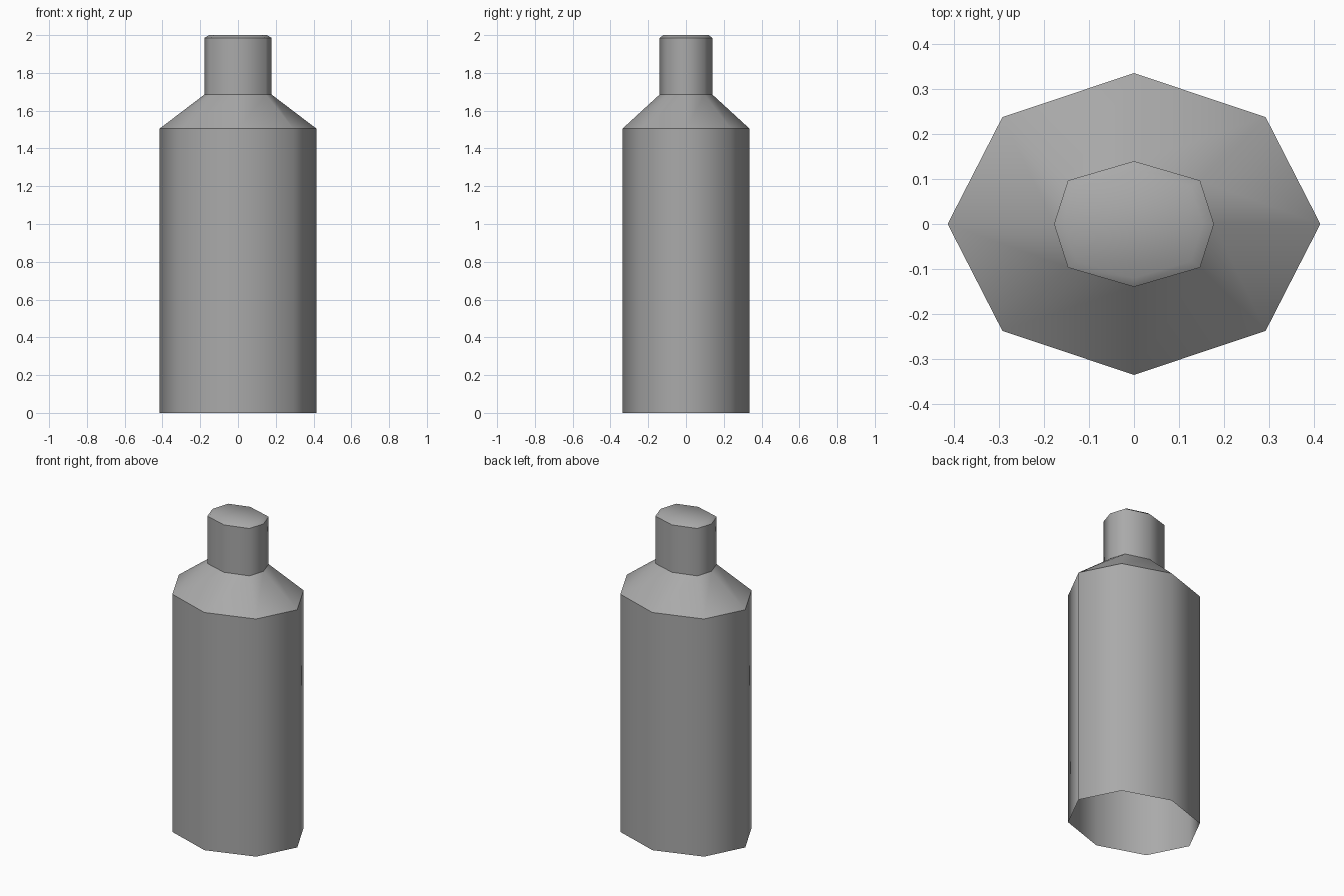
import bpy, bmesh

cube = bpy.data.objects.get("Cube")
if cube:
    bpy.data.objects.remove(cube, do_unlink=True)

# Single grey material
grey = bpy.data.materials.new("plain_grey")
grey.use_nodes = True
grey.diffuse_color = (0.4, 0.4, 0.4, 1)
grey.node_tree.nodes["Principled BSDF"].inputs["Base Color"].default_value = grey.diffuse_color


def octagon(bm, rx, ry, dx, dy, z):
    """Eight-sided ring: tips at rx and ry, corners at (dx, dy)."""
    outline = [(rx, 0), (dx, dy), (0, ry), (-dx, dy),
               (-rx, 0), (-dx, -dy), (0, -ry), (dx, -dy)]
    return [bm.verts.new((x, y, z)) for x, y in outline]


def skin(bm, lower, upper):
    for i in range(len(lower)):
        j = (i + 1) % len(lower)
        bm.faces.new((lower[i], lower[j], upper[j], upper[i]))


bm = bmesh.new()
body = (0.415, 0.336, 0.293, 0.238)
neck = (0.178, 0.14, 0.147, 0.097)
lid = [size * 0.86 for size in neck]

# Rings from the open base up to the slightly bevelled lid
rings = [octagon(bm, *size, z) for size, z in
         ((body, 0), (body, 1.505), (neck, 1.685), (neck, 1.985), (lid, 2))]
for lower, upper in zip(rings, rings[1:]):
    skin(bm, lower, upper)
bm.faces.new(rings[-1])

# Round shading around the sides, crisp shoulder, neck and rim lines
for face in bm.faces:
    face.smooth = True
for ring in rings[1:4]:
    for a, b in zip(ring, ring[1:] + ring[:1]):
        bm.edges.get((a, b)).smooth = False

mesh = bpy.data.meshes.new("bottle")
bm.to_mesh(mesh)
bm.free()
mesh.materials.append(grey)
bottle = bpy.data.objects.new("bottle", mesh)
bpy.context.collection.objects.link(bottle)
